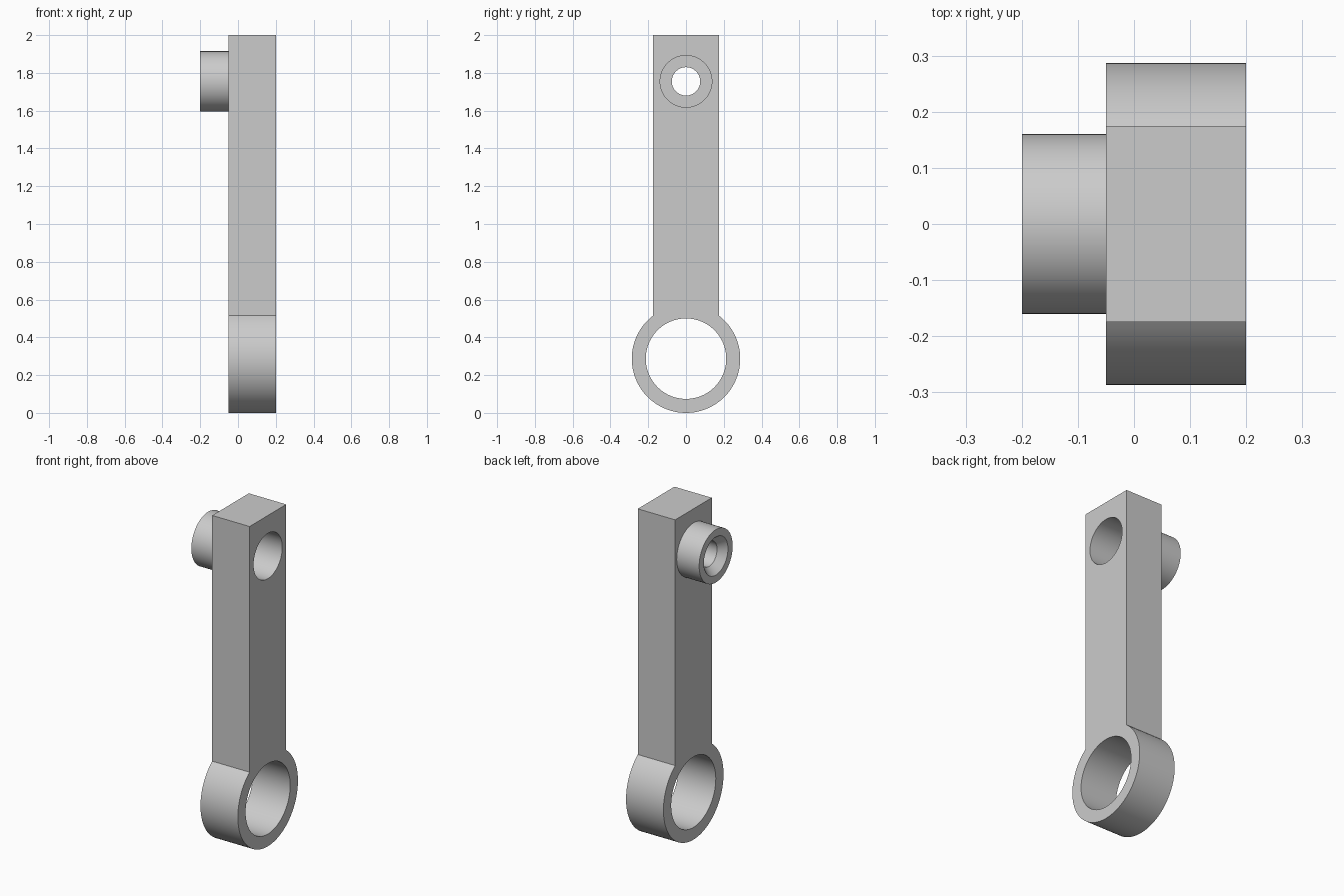
import bpy
import bmesh
from math import sin, cos, asin, pi, radians
from mathutils import Matrix, Vector

cube = bpy.data.objects.get("Cube")
if cube:
    bpy.data.objects.remove(cube, do_unlink=True)

X_BACK, X_FACE = -0.05, 0.2       # plate thickness range
HALF, TOP = 0.175, 2.0            # bar half width and height
RING_R, RING_HOLE = 0.287, 0.213  # big eye
PIN_Z, PIN_HOLE = 1.755, 0.137    # small eye
SEGS = 96

grey = bpy.data.materials.new("light_grey")
grey.use_nodes = True
grey.diffuse_color = (0.6, 0.6, 0.6, 1)
grey.node_tree.nodes["Principled BSDF"].inputs["Base Color"].default_value = (0.6, 0.6, 0.6, 1)


def make_object(name, bm):
    bmesh.ops.recalc_face_normals(bm, faces=bm.faces[:])
    mesh = bpy.data.meshes.new(name)
    bm.to_mesh(mesh)
    bm.free()
    mesh.materials.append(grey)
    obj = bpy.data.objects.new(name, mesh)
    bpy.context.collection.objects.link(obj)
    return obj


def activate(obj):
    bpy.ops.object.select_all(action='DESELECT')
    obj.select_set(True)
    bpy.context.view_layer.objects.active = obj


def smooth(obj):
    activate(obj)
    bpy.ops.object.shade_smooth_by_angle(angle=radians(30))


def drill(obj, z, radius):
    """Cut a round hole along x right through the object."""
    bm = bmesh.new()
    place = Matrix.Translation((0, 0, z)) @ Matrix.Rotation(pi / 2, 4, 'Y')
    bmesh.ops.create_cone(bm, cap_ends=True, segments=SEGS, radius1=radius,
                          radius2=radius, depth=1, matrix=place)
    cutter = make_object("hole_cutter", bm)
    cutter.hide_render = True
    mod = obj.modifiers.new("hole", 'BOOLEAN')
    mod.operation, mod.solver, mod.object = 'DIFFERENCE', 'EXACT', cutter
    activate(obj)
    bpy.ops.object.modifier_apply(modifier=mod.name)
    bpy.data.objects.remove(cutter, do_unlink=True)


# Lever arm: straight bar flowing into a round eye, extruded through x
bm = bmesh.new()
start = asin(HALF / RING_R)
outline = [(HALF, TOP)]
for i in range(SEGS + 1):
    a = start + (2 * pi - 2 * start) * i / SEGS
    outline.append((RING_R * sin(a), RING_R + RING_R * cos(a)))
outline.append((-HALF, TOP))
face = bm.faces.new([bm.verts.new((X_BACK, y, z)) for y, z in outline])
out = bmesh.ops.extrude_face_region(bm, geom=[face])
moved = [g for g in out["geom"] if isinstance(g, bmesh.types.BMVert)]
bmesh.ops.translate(bm, verts=moved, vec=Vector((X_FACE - X_BACK, 0, 0)))
arm = make_object("lever_arm", bm)
drill(arm, RING_R, RING_HOLE)
drill(arm, PIN_Z, PIN_HOLE)
smooth(arm)

# Boss: turned collar with a narrow bore and a countersunk mouth
bm = bmesh.new()
section = [(X_BACK, 0.075), (X_BACK, 0.16), (-0.2, 0.16), (-0.2, 0.115), (-0.155, 0.075)]
rings = []
for i in range(SEGS):
    a = 2 * pi * i / SEGS
    rings.append([bm.verts.new((x, r * cos(a), PIN_Z + r * sin(a))) for x, r in section])
n = len(section)
for i in range(SEGS):
    p, q = rings[i], rings[(i + 1) % SEGS]
    for j in range(n):
        k = (j + 1) % n
        bm.faces.new((p[j], p[k], q[k], q[j]))
smooth(make_object("boss_collar", bm))
